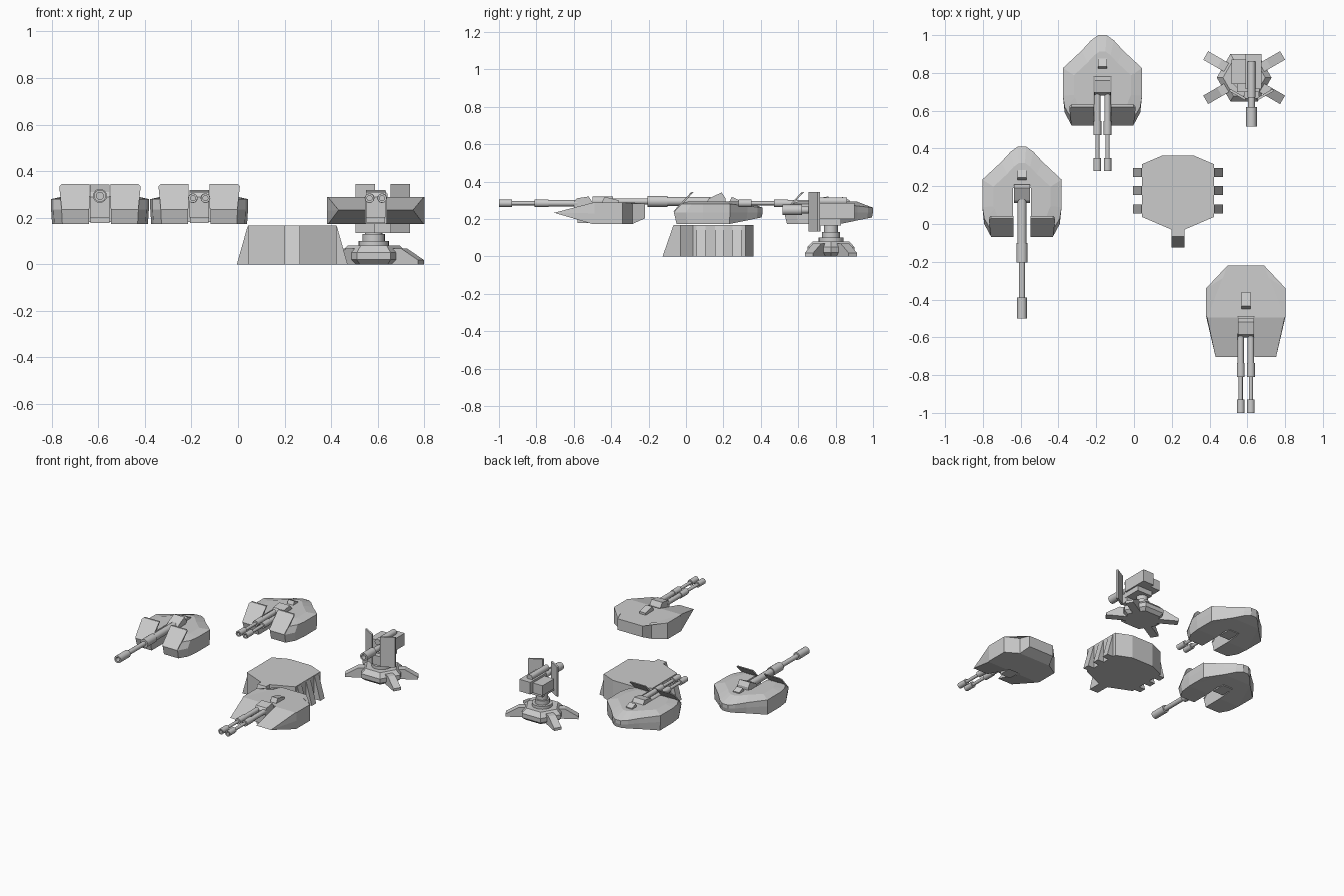
import bpy, bmesh, math
from mathutils import Vector, Matrix

if "Cube" in bpy.data.objects:
    bpy.data.objects.remove(bpy.data.objects["Cube"])

grey = bpy.data.materials.new("hull_grey")
grey.diffuse_color = (0.6, 0.6, 0.6, 1)
grey.use_nodes = True
grey.node_tree.nodes["Principled BSDF"].inputs["Base Color"].default_value = grey.diffuse_color


def finish(name, bm, smooth=False):
    bmesh.ops.recalc_face_normals(bm, faces=bm.faces)
    me = bpy.data.meshes.new(name)
    bm.to_mesh(me)
    bm.free()
    me.materials.append(grey)
    ob = bpy.data.objects.new(name, me)
    bpy.context.collection.objects.link(ob)
    if smooth:
        bpy.context.view_layer.objects.active = ob
        ob.select_set(True)
        bpy.ops.object.shade_smooth_by_angle(angle=math.radians(35))
        ob.select_set(False)
    return ob


def loft(name, rings, smooth=False):
    """Skin closed rings of points and cap both ends."""
    bm = bmesh.new()
    vs = [[bm.verts.new(p) for p in r] for r in rings]
    n = len(rings[0])
    for a, b in zip(vs, vs[1:]):
        for i in range(n):
            j = (i + 1) % n
            bm.faces.new((a[i], a[j], b[j], b[i]))
    caps = [bm.faces.new(vs[0][::-1]), bm.faces.new(vs[-1])]
    if n > 4 and not smooth:
        bmesh.ops.triangulate(bm, faces=caps)
    return finish(name, bm, smooth)


def box(name, x0, x1, y0, y1, z0, z1):
    return loft(name, [[(x0, y0, z), (x1, y0, z), (x1, y1, z), (x0, y1, z)] for z in (z0, z1)])


def side_prism(name, x0, x1, prof):
    """Extrude a (y, z) profile along x."""
    return loft(name, [[(x, y, z) for y, z in prof] for x in (x0, x1)])


def lathe(name, origin, prof, axis="Z", n=16, smooth=True):
    """Stepped round part; prof holds (distance, radius)."""
    ox, oy, oz = origin
    rings = []
    for d, r in prof:
        ring = []
        for i in range(n):
            a = 2 * math.pi * i / n
            c, s = r * math.cos(a), r * math.sin(a)
            ring.append((ox + c, oy + s, oz + d) if axis == "Z" else (ox + c, oy - d, oz + s))
        rings.append(ring)
    return loft(name, rings, smooth)


def mirrored(half):
    return half + [(-x, y) for x, y in reversed(half)]


def cut_slot(body, x, y0, y1, w):
    cutter = box("slot_cutter", x - w, x + w, y0, y1, 0.1, 0.5)
    cutter.hide_render = True
    cutter.hide_viewport = True
    mod = body.modifiers.new("slot", "BOOLEAN")
    mod.operation = "DIFFERENCE"
    mod.solver = "EXACT"
    mod.object = cutter


# ---- guns
def mantlet(name, x, f, peak):
    side_prism(name, x - 0.042, x + 0.042,
               [(f, 0.2), (f, 0.29), (f + 0.015, 0.31), (f + 0.08, peak), (f + 0.1, peak - 0.03), (f + 0.1, 0.2)])
    box(name + "_lower_block", x - 0.04, x + 0.04, f + 0.02, f + 0.12, 0.178, 0.225)


def twin_guns(name, x, f):
    mantlet(name + "_mantlet", x, f, 0.32)
    for s in (-1, 1):
        lathe(name + "_barrel", (x + s * 0.027, f, 0.284),
              [(-0.02, 0.017), (0.135, 0.017), (0.135, 0.021), (0.21, 0.021), (0.21, 0.011),
               (0.33, 0.011), (0.33, 0.02), (0.4, 0.02), (0.4, 0.011), (0.37, 0.011)], "Y", 12)


def periscope(name, x, y0, y1):
    side_prism(name, x - 0.024, x + 0.024,
               [(y0, 0.27), (y0 + 0.025, 0.318), (y1, 0.3), (y1, 0.27)])


# ---- rounded turret with raised front shields
def shield_turret(name, x, dy):
    def ring(front, k, zf):
        half = [(0.165, front), (0.2, max(front + 0.06, 0.0)), (0.21, 0.09), (0.21, 0.235),
                (0.11, 0.328), (0.06, 0.383), (0.022, 0.41)]
        return [(x + px * k, dy + (0.1 + (py - 0.1) * k if py > 0.05 else py), zf(py))
                for px, py in mirrored(half)]

    def rear(y):
        return max(0.0, (y - 0.235) / 0.175)
    body = loft(name + "_body", [
        ring(-0.05, 0.98, lambda y: 0.173 + 0.035 * rear(y)),
        ring(-0.065, 1.0, lambda y: 0.235),
        ring(-0.03, 1.0, lambda y: 0.28 - 0.02 * rear(y)),
        ring(0.01, 0.72, lambda y: 0.293)])
    cut_slot(body, x, dy - 0.2, dy + 0.19, 0.048)
    # sloped shield plates
    for s in (-1, 1):
        rings = []
        for off in (0, 0.012):
            rings.append([(x + s * a, dy + y + off, z) for a, y, z in (
                (0.045, -0.068, 0.24), (0.165, -0.068, 0.24), (0.175, 0.02, 0.335),
                (0.165, 0.03, 0.345), (0.045, 0.03, 0.345))])
        loft(name + "_shield", rings)
    periscope(name + "_periscope", x, dy + 0.22, dy + 0.285)


shield_turret("single_turret", -0.593, 0.0)
mantlet("single_mantlet", -0.593, 0.11, 0.342)
lathe("single_barrel", (-0.593, 0.11, 0.294),
      [(-0.02, 0.024), (0.21, 0.024), (0.21, 0.03), (0.315, 0.03), (0.315, 0.016),
       (0.5, 0.016), (0.5, 0.026), (0.61, 0.026), (0.61, 0.015), (0.57, 0.015)], "Y", 16)

shield_turret("twin_turret", -0.167, 0.59)
twin_guns("twin", -0.167, 0.68)

# ---- wedge turret
WX = 0.592


def wedge_ring(front_y, front_x, z_front, z_main, z_rear):
    half = [(front_x, front_y, z_front), (0.21, -0.49, z_main), (0.21, -0.34, z_main),
            (0.122, -0.287, z_main), (0.097, -0.22, z_rear)]
    pts = half + [(-a, b, c) for a, b, c in reversed(half)]
    return [(WX + a, b, c) for a, b, c in pts]


wedge = loft("wedge_body", [
    wedge_ring(-0.5, 0.205, 0.173, 0.173, 0.203),
    wedge_ring(-0.705, 0.16, 0.233, 0.23, 0.235),
    wedge_ring(-0.495, 0.205, 0.288, 0.288, 0.282)])
cut_slot(wedge, WX, -0.9, -0.49, 0.045)
twin_guns("wedge", WX, -0.6)
periscope("wedge_periscope", WX, -0.46, -0.36)

# ---- fixed pedestal
PX = 0.233
outline = mirrored([(0.034, -0.03), (0.19, 0.037), (0.19, 0.317), (0.085, 0.362)])
loft("pedestal", [[(PX + a, b, z) for a, b in outline] for z in (0, 0.167)])
side_prism("pedestal_buttress", PX - 0.034, PX + 0.034,
           [(-0.125, 0), (-0.067, 0.167), (-0.02, 0.167), (-0.02, 0)])
for s in (-1, 1):
    for y in (0.08, 0.178, 0.272):
        loft("pedestal_rib", [[(PX + s * a, yy, z) for a, z in
                               ((0.17, 0), (0.238, 0), (0.192, 0.163), (0.17, 0.163))]
                              for yy in (y - 0.024, y + 0.024)])

# ---- small tripod-style gun mount
EX, EY = 0.583, 0.775
lathe("mount_hex_base", (EX, EY, 0),
      [(0.0, 0.12), (0.02, 0.145), (0.05, 0.145), (0.08, 0.112)], n=6, smooth=False)
lathe("mount_column", (EX, EY, 0),
      [(0.075, 0.066), (0.1, 0.066), (0.1, 0.048), (0.13, 0.048), (0.13, 0.037), (0.19, 0.037)], n=20)
for ang in (30, 150, 210, 330):
    m = Matrix.Translation((EX, EY, 0)) @ Matrix.Rotation(math.radians(ang), 4, "Z")
    loft("mount_leg", [[m @ Vector((r, w, z)) for r, z in
                        ((0.09, 0), (0.235, 0), (0.235, 0.018), (0.15, 0.068), (0.09, 0.068))]
                       for w in (-0.026, 0.026)])
GX = 0.622
box("mount_cradle", 0.545, 0.665, 0.7, 0.83, 0.165, 0.21)
box("gun_receiver", 0.59, 0.675, 0.715, 0.9, 0.2, 0.285)
box("ammo_box", 0.515, 0.59, 0.74, 0.87, 0.2, 0.27)
lathe("sight_tube", (GX, 0.86, 0.295), [(0, 0.021), (0.19, 0.021)], "Y", 14)
lathe("mount_barrel", (GX, 0.73, 0.248),
      [(0, 0.019), (0.11, 0.019), (0.11, 0.028), (0.213, 0.028), (0.213, 0.016), (0.18, 0.016)], "Y", 16)
# swept pair of armour plates
for s in (-1, 1):
    loft("armour_plate", [[(GX + s * a, b, z) for a, b in
                           ((0.033, 0.655), (0.117, 0.703), (0.113, 0.716), (0.033, 0.67))]
                          for z in (0.134, 0.345)])
box("plate_bracket", GX - 0.04, GX + 0.04, 0.664, 0.72, 0.134, 0.2)
